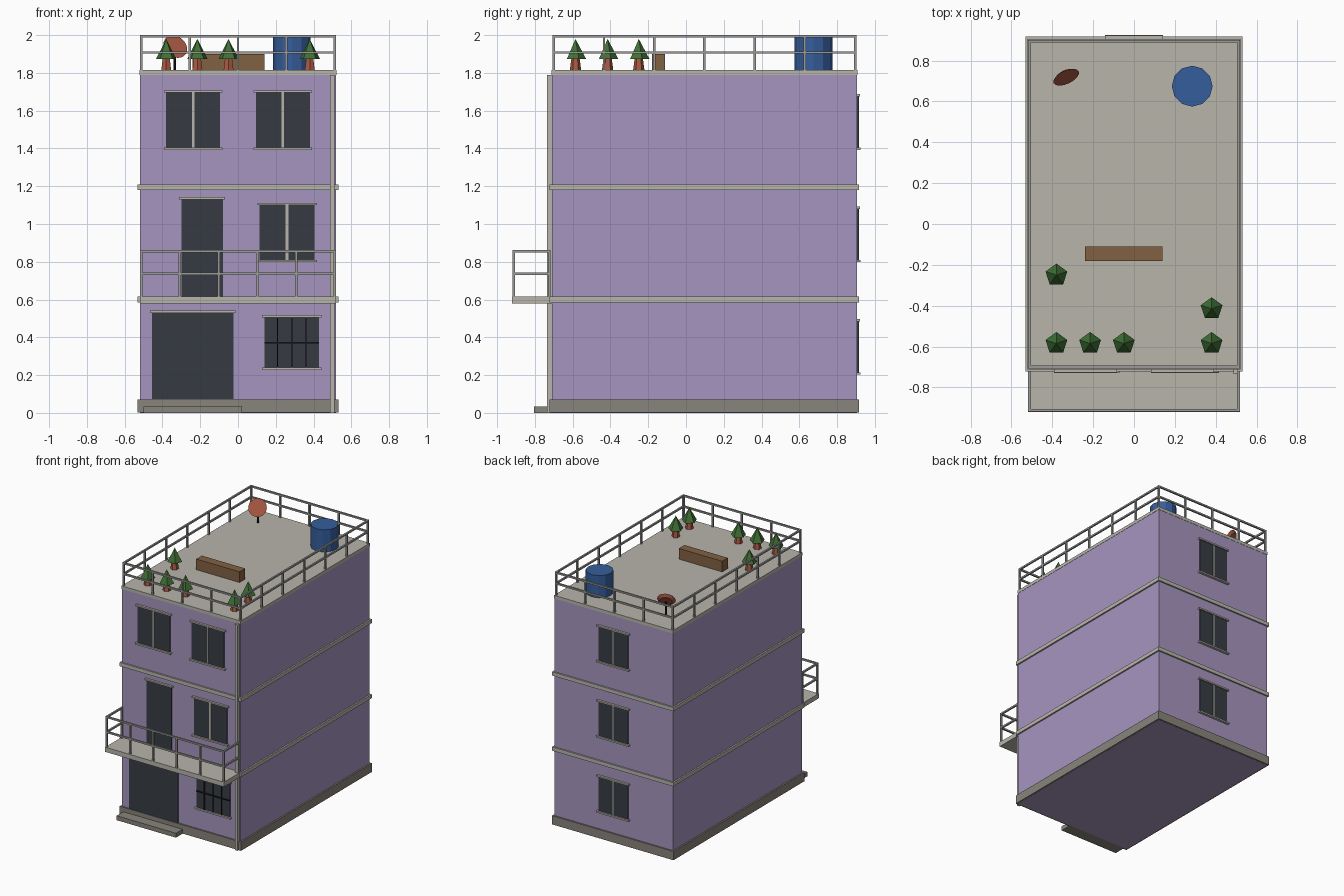
import bpy
import bmesh
from math import radians
from mathutils import Matrix, Vector

default_cube = bpy.data.objects.get("Cube")
if default_cube:
    bpy.data.objects.remove(default_cube, do_unlink=True)


def material(name, red, green, blue):
    mat = bpy.data.materials.new(name)
    mat.use_nodes = True
    colour = (red, green, blue, 1)
    mat.diffuse_color = colour
    shader = mat.node_tree.nodes["Principled BSDF"]
    shader.inputs["Base Color"].default_value = colour
    shader.inputs["Roughness"].default_value = 0.8
    return mat


LILAC = material("lilac wall", 0.38, 0.30, 0.52)
CONCRETE = material("pale concrete", 0.48, 0.46, 0.41)
STONE = material("grey stone", 0.25, 0.23, 0.20)
GLASS = material("dark glass", 0.037, 0.044, 0.054)
METAL = material("grey metal", 0.33, 0.33, 0.32)
BLUE = material("tank blue", 0.035, 0.11, 0.33)
WOOD = material("bench wood", 0.22, 0.12, 0.055)
GREEN = material("leaf green", 0.05, 0.16, 0.035)
CLAY = material("terracotta", 0.40, 0.10, 0.055)
IRON = material("black iron", 0.012, 0.012, 0.014)


def finish(name, bm, mat):
    mesh = bpy.data.meshes.new(name)
    bm.to_mesh(mesh)
    bm.free()
    mesh.materials.append(mat)
    obj = bpy.data.objects.new(name, mesh)
    bpy.context.collection.objects.link(obj)
    return obj


def add_box(bm, xs, ys, zs):
    low, high = (Vector(corner) for corner in zip(xs, ys, zs))
    place = Matrix.Translation((low + high) / 2)
    bmesh.ops.create_cube(bm, size=1, matrix=place @ Matrix.Diagonal((*(high - low), 1)))


def box(name, mat, xs, ys, zs):
    bm = bmesh.new()
    add_box(bm, xs, ys, zs)
    return finish(name, bm, mat)


def cone(name, mat, centre, bottom, top, depth, sides, turn=Matrix()):
    bm = bmesh.new()
    bmesh.ops.create_cone(bm, cap_ends=True, segments=sides, radius1=bottom,
                          radius2=top, depth=depth,
                          matrix=Matrix.Translation(centre) @ turn)
    return finish(name, bm, mat)


# Main levels and wall planes
WALL_X, FRONT, BACK, ROOF = 0.52, -0.71, 0.905, 1.815
LIP = 0.012


def storey_slab(name, mat, low, high, lip, bottom_gap=0):
    return box(name, mat, (-WALL_X - lip, WALL_X + lip),
               (FRONT - lip, BACK + lip), (low + bottom_gap, high))


# Body, plinth, floor bands and roof
storey_slab("walls", LILAC, 0, 1.8, 0)
storey_slab("plinth", STONE, 0, 0.07, LIP, 0.001)
storey_slab("lower_band", CONCRETE, 0.585, 0.615, LIP)
storey_slab("upper_band", CONCRETE, 1.18, 1.21, LIP)
storey_slab("roof_slab", CONCRETE, 1.79, ROOF, 0.002)
box("entrance_step", STONE, (-0.5, 0.02), (-0.805, FRONT), (0, 0.035))
box("balcony_floor", CONCRETE, (-WALL_X, WALL_X), (-0.92, FRONT), (0.58, 0.617))
box("drain_pipe", CONCRETE, (0.487, 0.51), (-0.735, FRONT), (0, 1.79))


# Openings: glass plate with header, optional sill and centre bar
def opening(name, x0, x1, z0, z1, wall=FRONT, sill=True, bar=0.012):
    out = -1 if wall == FRONT else 1

    def depth(amount):
        return sorted((wall, wall + out * amount))

    box(name + "_pane", GLASS, (x0, x1), depth(0.007), (z0, z1))
    edge = (x0 - LIP, x1 + LIP)
    box(name + "_header", CONCRETE, edge, depth(0.017), (z1, z1 + LIP))
    if sill:
        box(name + "_sill", CONCRETE, edge, depth(0.02), (z0 - LIP, z0))
    if bar:
        mid = (x0 + x1) / 2
        box(name + "_bar", CONCRETE, (mid - bar / 2, mid + bar / 2), depth(0.011), (z0, z1))


opening("top_right_window", -0.38, -0.095, 1.405, 1.695)
opening("top_left_window", 0.095, 0.38, 1.405, 1.695)
opening("middle_window", 0.115, 0.405, 0.81, 1.1, bar=0.016)
opening("balcony_door", -0.3, -0.08, 0.615, 1.13, sill=False, bar=0)
opening("garage_door", -0.455, -0.025, 0.07, 0.53, sill=False, bar=0)
opening("ground_window", 0.14, 0.43, 0.24, 0.505, bar=0)
for floor in range(3):
    base = 0.215 + floor * 0.595
    opening(f"back_window_{floor}", -0.13, 0.13, base, base + 0.27, BACK, bar=0.008)

# Iron grille on the ground floor window
grille = bmesh.new()
for x in (0.21, 0.285, 0.36):
    add_box(grille, (x - 0.003, x + 0.003), (-0.725, FRONT), (0.24, 0.505))
add_box(grille, (0.14, 0.43), (-0.725, FRONT), (0.367, 0.375))
finish("window_grille", grille, IRON)


# Railings: posts and two rails along each straight run
def railing(name, runs, low, mid, high, half=0.0065):
    bm = bmesh.new()
    for start, end, spans in runs:
        a, b = Vector(start), Vector(end)
        for i in range(spans + 1):
            p = a.lerp(b, i / spans)
            add_box(bm, (p.x - half, p.x + half), (p.y - half, p.y + half), (low, high - half))
        xs = (min(a.x, b.x) - half, max(a.x, b.x) + half)
        ys = (min(a.y, b.y) - half, max(a.y, b.y) + half)
        for z in (mid, high - half):
            add_box(bm, xs, ys, (z - half, z + half))
    return finish(name, bm, METAL)


side, near, far = 0.512, -0.7, 0.895
railing("roof_railing", [
    ((-side, near), (side, near), 4), ((-side, far), (side, far), 4),
    ((-side, near), (-side, far), 6), ((side, near), (side, far), 6),
], ROOF, 1.908, 2)
edge_y, wall_y = -0.912, -0.725
railing("balcony_railing", [
    ((-side, edge_y), (side, edge_y), 5),
    ((-side, edge_y), (-side, wall_y), 1), ((side, edge_y), (side, wall_y), 1),
], 0.615, 0.737, 0.862)

# Roof furniture
box("bench", WOOD, (-0.24, 0.14), (-0.18, -0.11), (ROOF, 1.9))
cone("water_tank", BLUE, (0.285, 0.675, 1.903), 0.1, 0.1, 0.176, 12)

# Satellite dish facing forward and upward
aim = Vector((0.38, -0.8, 0.48))
turn = aim.to_track_quat("Z", "Y").to_matrix().to_4x4()
cone("dish", CLAY, (-0.335, 0.725, 1.935), 0.045, 0.068, 0.016, 16, turn)
cone("dish_pole", IRON, (-0.335, 0.73, 1.87), 0.007, 0.007, 0.11, 8)

# Small potted trees
left_row, front_row = -0.38, -0.585
spots = [(left_row, -0.25), (left_row, front_row), (-0.215, front_row),
         (-0.05, front_row), (-left_row, front_row), (-left_row, -0.415)]
for i, (x, y) in enumerate(spots):
    cone(f"tree_pot_{i}", CLAY, (x, y, ROOF + 0.03), 0.03, 0.022, 0.06, 6)
    cone(f"tree_leaves_{i}", GREEN, (x, y, ROOF + 0.112), 0.056, 0, 0.105, 5)
